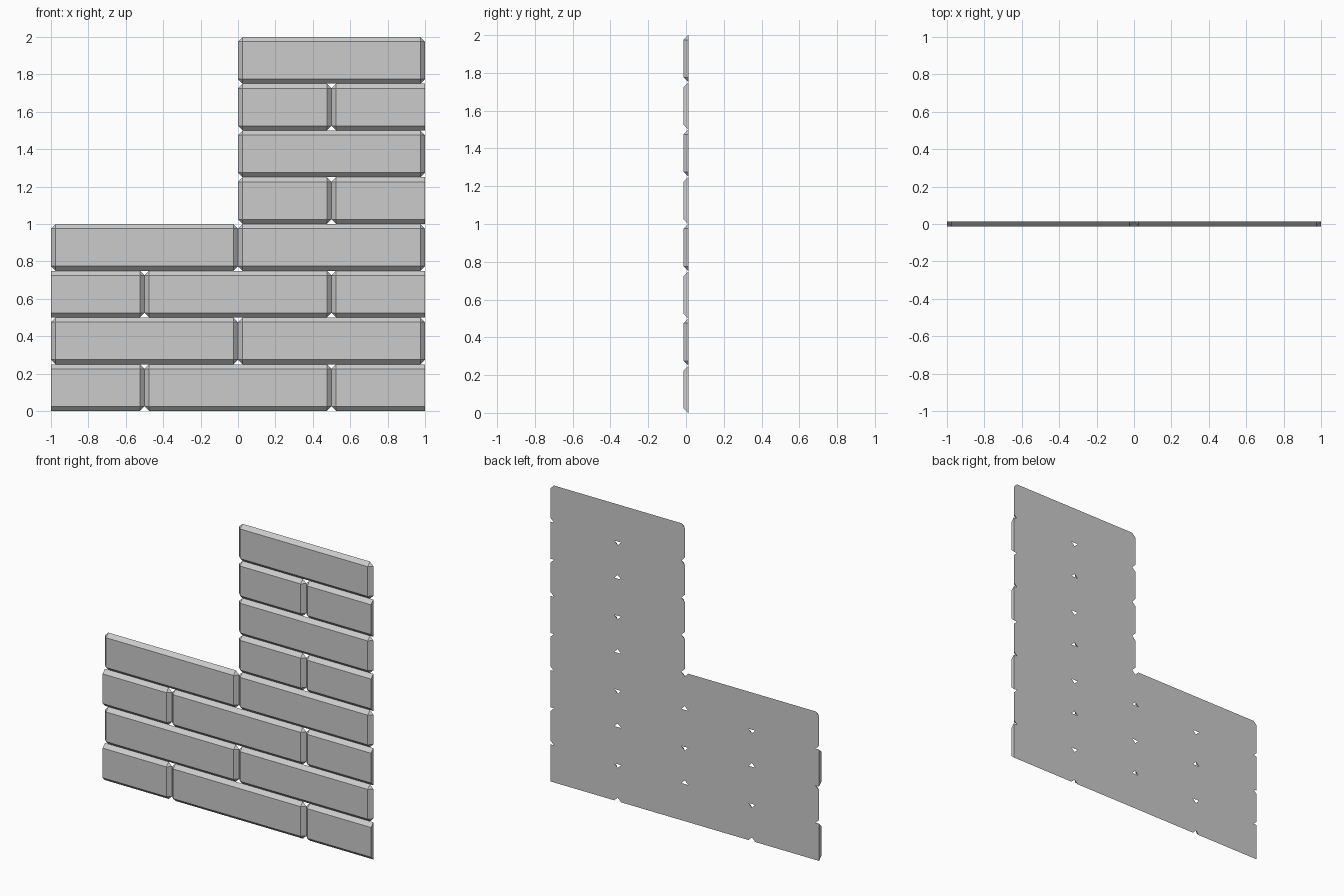
import bpy, bmesh

if "Cube" in bpy.data.objects:
    bpy.data.objects.remove(bpy.data.objects["Cube"])

H = 0.25            # course height
C = 0.025           # chamfer, equal to wall thickness
FRONT, BACK = -C / 2, C / 2


def brick(name, x0, x1, row):
    """Chamfered brick with a flat back; ends on the wall's cut line stay square."""
    z0, z1 = row * H, (row + 1) * H
    offset = row % 2 == 0
    pts = []
    for x, s, cut in ((x0, 1, offset and x0 == -1), (x1, -1, offset and x1 == 1)):
        inner = x if cut else x + s * C
        for z, t in ((z0, 1), (z1, -1)):
            pts.append((inner, FRONT, z + t * C))
            pts.append((inner, BACK, z))
            if not cut:
                pts.append((x, BACK, z + t * C))
    bm = bmesh.new()
    for p in pts:
        bm.verts.new(p)
    bmesh.ops.convex_hull(bm, input=bm.verts[:])
    bmesh.ops.dissolve_limit(bm, angle_limit=0.01, verts=bm.verts[:], edges=bm.edges[:])
    bmesh.ops.recalc_face_normals(bm, faces=bm.faces[:])
    mesh = bpy.data.meshes.new(name)
    bm.to_mesh(mesh)
    bm.free()
    bpy.context.collection.objects.link(bpy.data.objects.new(name, mesh))


# Running-bond courses: full width below, right half only above
for row in range(8):
    if row < 4:
        joints = [-1, -0.5, 0.5, 1] if row % 2 == 0 else [-1, 0, 1]
    else:
        joints = [0, 0.5, 1] if row % 2 == 0 else [0, 1]
    for i, (a, b) in enumerate(zip(joints, joints[1:])):
        brick(f"brick_course{row + 1}_{i + 1}", a, b, row)
